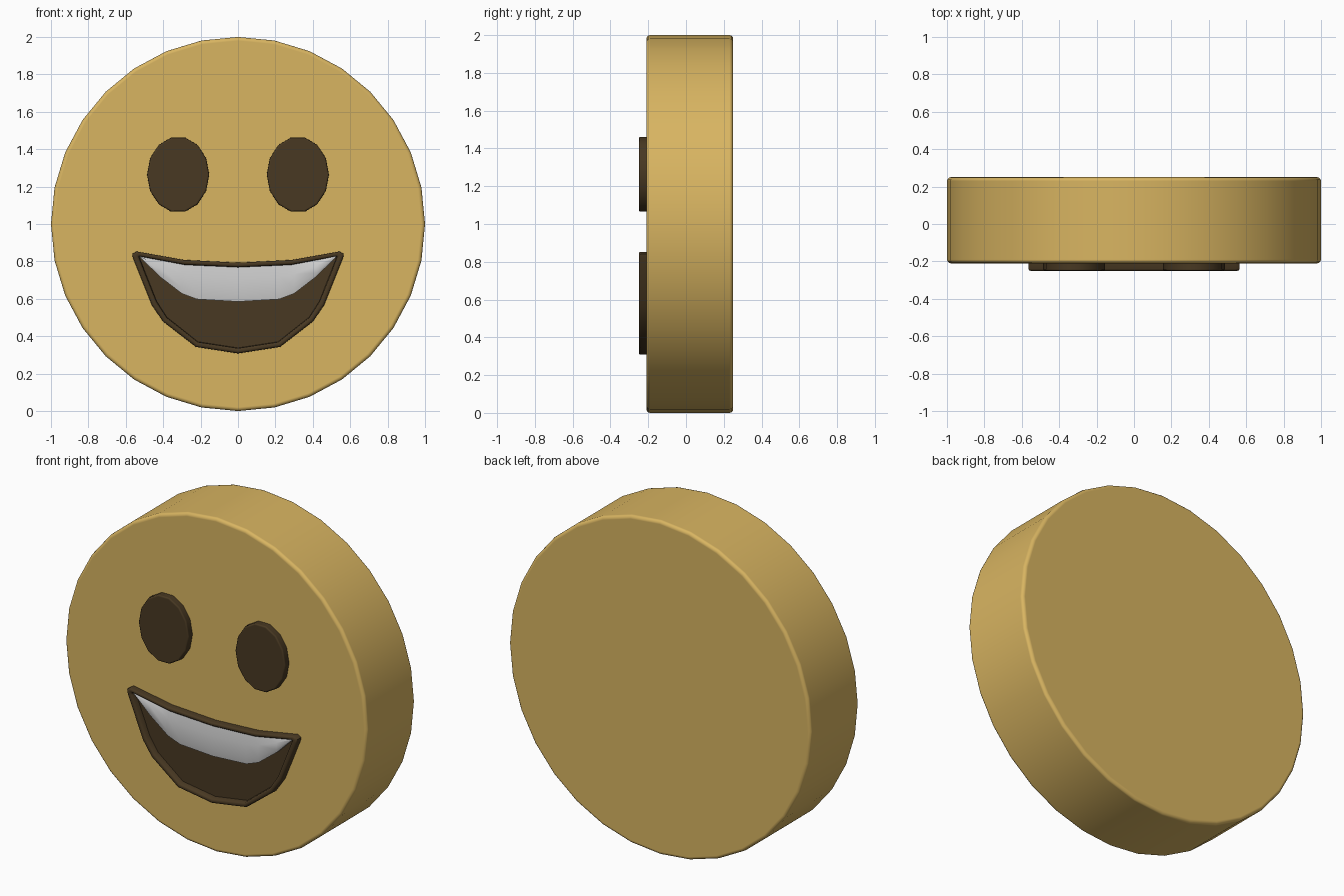
import bpy, bmesh, math

if "Cube" in bpy.data.objects:
    bpy.data.objects.remove(bpy.data.objects["Cube"])


def material(name, color):
    m = bpy.data.materials.new(name)
    m.diffuse_color = (*color, 1)
    m.use_nodes = True
    m.node_tree.nodes["Principled BSDF"].inputs["Base Color"].default_value = m.diffuse_color
    return m


gold = material("gold", (0.69, 0.46, 0.12))
brown = material("dark_brown", (0.065, 0.04, 0.016))


def loft(name, rings, mat=None, closed=True, cap=True):
    """Skin a list of equal-length point rings; optionally cap both ends."""
    bm = bmesh.new()
    rows = [[bm.verts.new(p) for p in ring] for ring in rings]
    n = len(rows[0])
    for a, b in zip(rows, rows[1:]):
        for i in range(n if closed else n - 1):
            j = (i + 1) % n
            bm.faces.new((a[i], a[j], b[j], b[i]))
    if cap:
        bm.faces.new(rows[0])
        bm.faces.new(rows[-1])
    bmesh.ops.remove_doubles(bm, verts=bm.verts, dist=0.0005)
    bmesh.ops.recalc_face_normals(bm, faces=bm.faces)
    me = bpy.data.meshes.new(name)
    bm.to_mesh(me)
    bm.free()
    ob = bpy.data.objects.new(name, me)
    bpy.context.collection.objects.link(ob)
    if mat:
        me.materials.append(mat)
    return ob


def disc(name, cx, cz, rx, rz, sides, y0, y1, bevel, mat):
    """Elliptical slab facing -y with softly rounded edges."""
    ring = [(cx + rx * math.cos(math.tau * i / sides),
             cz + rz * math.sin(math.tau * i / sides)) for i in range(sides)]
    ob = loft(name, [[(x, y, z) for x, z in ring] for y in (y0, y1)], mat)
    ob.data.shade_smooth()
    b = ob.modifiers.new("rounded_edge", 'BEVEL')
    b.width, b.segments = bevel, 3
    b.limit_method, b.angle_limit = 'ANGLE', math.radians(60)
    b.harden_normals = True
    return ob


def smooth(ob, angle):
    bpy.ops.object.select_all(action='DESELECT')
    ob.select_set(True)
    bpy.context.view_layer.objects.active = ob
    bpy.ops.object.shade_smooth_by_angle(angle=math.radians(angle))


def mirrored(half):
    """Half outline from top centre to bottom centre -> full loop."""
    return half + [(-x, z) for x, z in reversed(half[1:-1])]


# Face disc
disc("face", 0, 1, 1, 1, 32, -0.21, 0.25, 0.02, gold)

# Eyes
for side, label in ((-1, "left"), (1, "right")):
    disc(label + "_eye", side * 0.32, 1.264, 0.166, 0.203, 14,
         -0.25, -0.2, 0.01, brown)

# Mouth: raised rim around a shallow dished floor
outer = mirrored([(0, 0.793), (0.29, 0.808), (0.543, 0.853), (0.565, 0.84),
                  (0.562, 0.82), (0.46, 0.565), (0.4, 0.478),
                  (0.225, 0.343), (0, 0.308)])
inner = mirrored([(0, 0.77), (0.285, 0.783), (0.525, 0.828), (0.53, 0.825),
                  (0.528, 0.815), (0.437, 0.585), (0.382, 0.5),
                  (0.215, 0.368), (0, 0.335)])


def blend(t, y):
    return [(a[0] + (b[0] - a[0]) * t, y, a[1] + (b[1] - a[1]) * t)
            for a, b in zip(outer, inner)]


mouth = loft("mouth", [blend(0, -0.2), blend(0, -0.24), blend(0.12, -0.247),
                       blend(0.35, -0.25), blend(0.75, -0.25),
                       blend(1, -0.243), blend(1.1, -0.215)], brown)
smooth(mouth, 50)

# Teeth: bulging strip tapering to both mouth corners (x, top z, bottom z)
half = [(0, 0.772, 0.585), (0.22, 0.782, 0.598), (0.3, 0.788, 0.628),
        (0.42, 0.81, 0.72), (0.53, 0.829, 0.829)]
span = [(-x, t, b) for x, t, b in reversed(half[1:])] + half
rows = [(0, -0.213), (0, -0.225), (0.35, -0.237), (0.8, -0.24),
        (1, -0.235), (1, -0.213)]
teeth = loft("teeth", [[(x, y, t + (b - t) * f) for x, t, b in span]
                       for f, y in rows], closed=False, cap=False)
smooth(teeth, 50)
